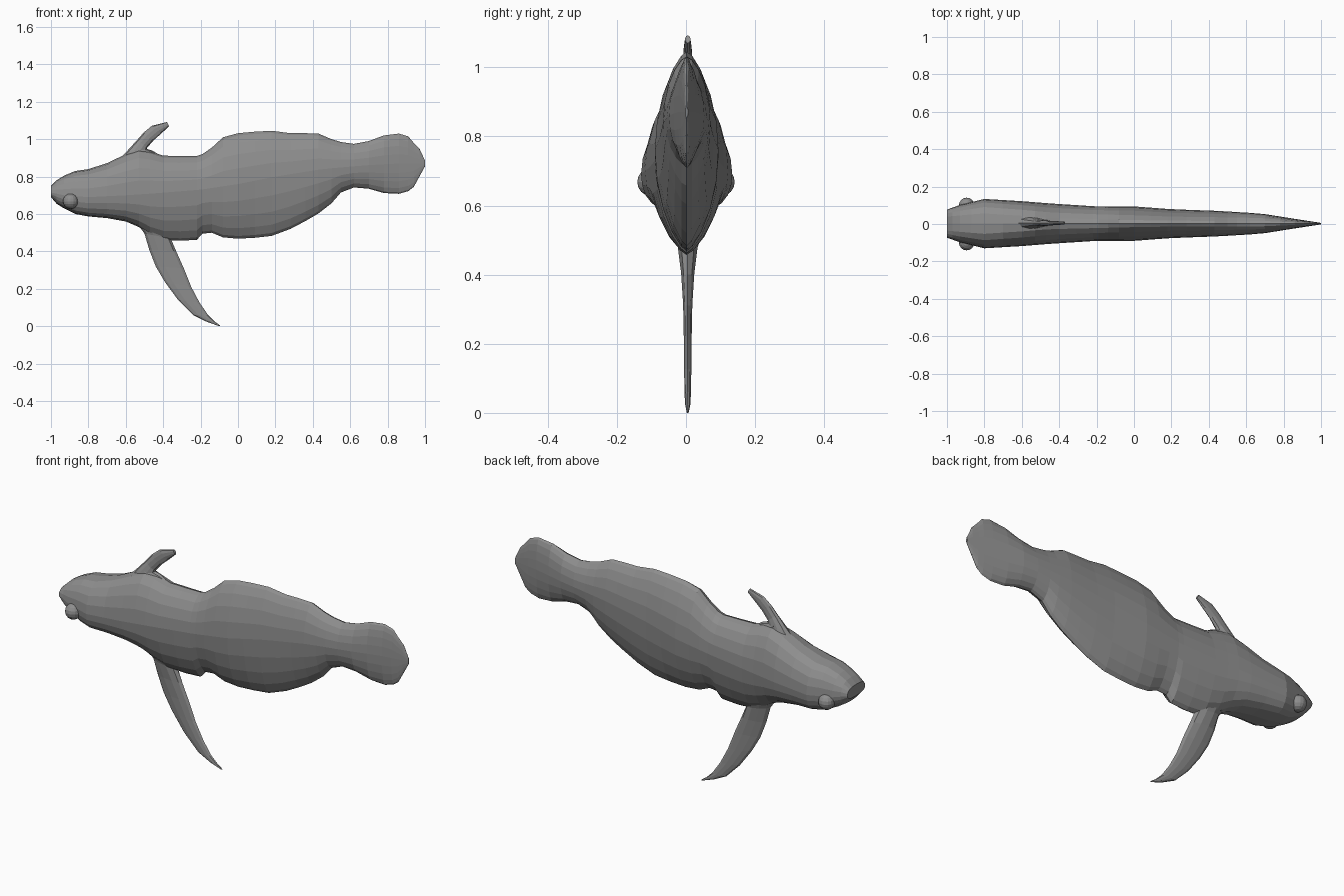
import bpy, bmesh, math

# Dark grey skin
skin = bpy.data.materials.new("dark_grey")
skin.diffuse_color = (.27, .27, .27, 1)


def loft(name, rings):
    """Skin a list of equal-length point rings and cap both ends."""
    bm = bmesh.new()
    rows = [[bm.verts.new(p) for p in ring] for ring in rings]
    n = len(rows[0])
    for a, b in zip(rows, rows[1:]):
        for k in range(n):
            j = (k + 1) % n
            bm.faces.new((a[k], a[j], b[j], b[k]))
    bm.faces.new(rows[0])
    bm.faces.new(rows[-1])
    bmesh.ops.recalc_face_normals(bm, faces=bm.faces)
    me = bpy.data.meshes.new(name)
    bm.to_mesh(me)
    bm.free()
    me.materials.append(skin)
    ob = bpy.data.objects.new(name, me)
    bpy.context.collection.objects.link(ob)
    return ob


def lerp_table(table, x):
    for a, b in zip(table, table[1:]):
        if x <= b[0]:
            t = (x - a[0]) / (b[0] - a[0])
            return [p + (q - p) * t for p, q in zip(a[1:], b[1:])]
    return table[-1][1:]


# Body outline: x, top z, bottom z
outline = [
    (-1.0, .75, .69), (-.97, .78, .655), (-.93, .805, .63), (-.87, .83, .6),
    (-.8, .84, .587), (-.7, .872, .578), (-.6, .92, .56), (-.53, .945, .53),
    (-.47, .935, .49), (-.4, .912, .462), (-.31, .91, .457), (-.22, .91, .462),
    (-.19, .92, .495), (-.14, .955, .5), (-.08, 1.01, .475), (0, 1.032, .468),
    (.09, 1.04, .473), (.18, 1.045, .483), (.28, 1.032, .52), (.36, 1.032, .562),
    (.43, 1.03, .603), (.5, 1.0, .657), (.55, .985, .715), (.62, .975, .742),
    (.7, .99, .735), (.78, 1.02, .712), (.86, 1.03, .708), (.91, 1.015, .722),
    (.94, .98, .745), (.97, .95, .8), (1.0, .885, .855)]
# Girth: x, half width, height of widest point, edge sharpness above and below
girth = [
    (-1.0, .075, .715, .6, .6), (-.93, .1, .7, .7, .6), (-.8, .132, .69, .75, .5),
    (-.6, .12, .7, .9, .7), (-.45, .108, .71, 1.1, 1.3), (-.2, .092, .73, 1.15, 1.5),
    (0, .092, .76, 1.35, 1.45), (.2, .077, .8, 1.35, 1.4), (.45, .068, .84, 1.3, 1.3),
    (.68, .054, .86, 1.1, 1.1), (.85, .027, .87, 1.1, 1.1), (1.0, .004, .87, 1, 1)]


def body_ring(x, top, bot, n=20):
    w, zw, q_top, q_bot = lerp_table(girth, x)
    ring = []
    for k in range(n):
        a = 2 * math.pi * k / n
        u, s = math.cos(a), math.sin(a)
        z = zw + u * (top - zw if u > 0 else zw - bot)
        q = q_top if u > 0 else q_bot
        ring.append((x, .002 + math.copysign(w * abs(s) ** q, s), z))
    return ring


loft("body", [body_ring(*s) for s in outline])


def fin(name, sections, n=10):
    """Lens-shaped fin: lead x, lead z, trail x, trail z, half thickness."""
    rings = []
    for lx, lz, tx, tz, h in sections:
        ring = []
        for k in range(n):
            a = 2 * math.pi * k / n
            t = (1 - math.cos(a)) / 2
            ring.append((lx + (tx - lx) * t, .005 + h * math.sin(a),
                         lz + (tz - lz) * t))
        rings.append(ring)
    return loft(name, rings)


# Long swept belly fin
fin("belly_fin", [
    (-.56, .58, -.32, .56, .06), (-.5, .495, -.36, .47, .03),
    (-.475, .41, -.33, .4, .02), (-.44, .32, -.29, .31, .014),
    (-.39, .235, -.25, .21, .012), (-.32, .14, -.205, .125, .011),
    (-.24, .06, -.16, .06, .01), (-.17, .025, -.125, .025, .008),
    (-.1, 0, -.095, .004, .003)])

# Swept dorsal fin with its short rear prong
fin("dorsal_fin", [
    (-.66, .87, -.43, .87, .045), (-.59, .94, -.49, .935, .028),
    (-.54, .995, -.485, .955, .018), (-.505, 1.035, -.45, .995, .014),
    (-.46, 1.072, -.41, 1.03, .012), (-.38, 1.092, -.368, 1.07, .008)])
fin("dorsal_prong", [
    (-.53, .96, -.54, .9, .03), (-.46, .94, -.48, .88, .02),
    (-.4, .905, -.41, .87, .008)])

# Eyes
for side, label in ((-1, "right_eye"), (1, "left_eye")):
    bpy.ops.mesh.primitive_uv_sphere_add(
        segments=16, ring_count=8, radius=.041, location=(-.895, side * .1, .668))
    bpy.context.object.name = label
    bpy.context.object.data.materials.append(skin)
